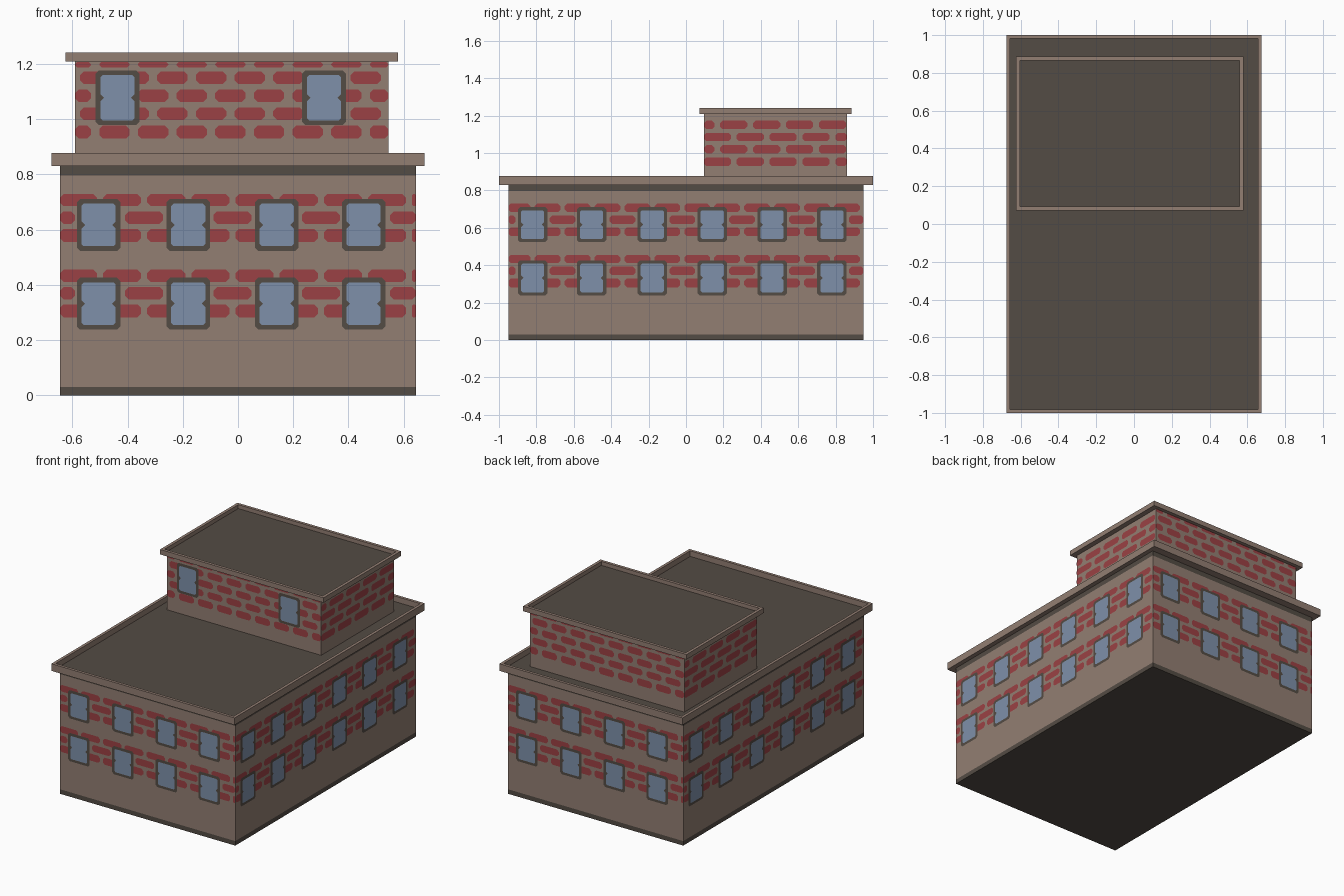
import bpy, bmesh, math
from mathutils import Vector

if "Cube" in bpy.data.objects:
    bpy.data.objects.remove(bpy.data.objects["Cube"])


def material(name, rgb):
    m = bpy.data.materials.new(name)
    m.diffuse_color = (*rgb, 1)
    m.use_nodes = True
    m.node_tree.nodes["Principled BSDF"].inputs["Base Color"].default_value = m.diffuse_color
    return m


TAUPE = material("taupe_plaster", (0.29, 0.21, 0.17))
DARK = material("dark_brown", (0.088, 0.072, 0.058))
RED = material("brick_red", (0.33, 0.053, 0.058))
BLUE = material("window_blue", (0.21, 0.28, 0.40))


def finish(bm, name, *mats):
    me = bpy.data.meshes.new(name)
    bm.to_mesh(me)
    bm.free()
    for m in mats:
        me.materials.append(m)
    ob = bpy.data.objects.new(name, me)
    bpy.context.collection.objects.link(ob)
    return ob


def box_mesh(cx, cy, hx, hy, z0, z1):
    bm = bmesh.new()
    bmesh.ops.create_cube(bm, size=1)
    for v in bm.verts:
        v.co = Vector((cx + v.co.x * 2 * hx, cy + v.co.y * 2 * hy,
                       z0 + (v.co.z + 0.5) * (z1 - z0)))
    return bm


def box(name, mat, *dims):
    return finish(box_mesh(*dims), name, mat)


def cornice(name, cx, cy, hx, hy, z0, z1, rim, depth):
    """Overhanging slab with a sunken dark roof inside its rim."""
    bm = box_mesh(cx, cy, hx, hy, z0, z1)
    bm.normal_update()
    top = max(bm.faces, key=lambda f: f.calc_center_median().z)
    bmesh.ops.inset_region(bm, faces=[top], thickness=rim)
    ring = bmesh.ops.extrude_discrete_faces(bm, faces=[top])["faces"][0]
    for v in ring.verts:
        v.co.z -= depth
    ring.material_index = 1
    return finish(bm, name, TAUPE, DARK)


class Wall:
    """Flat wall frame: u runs to the right as seen from outside."""
    def __init__(self, cx, cy, hx, hy, turn):
        a = turn * math.pi / 2
        self.u = Vector((round(math.cos(a)), round(math.sin(a)), 0))
        self.n = self.u.cross(Vector((0, 0, 1)))
        self.half = hy if turn % 2 else hx
        self.o = Vector((cx, cy, 0)) + self.n * (hx if turn % 2 else hy)

    def face(self, bm, pts, lift):
        bm.faces.new([bm.verts.new(self.o + self.u * p + self.n * lift
                                   + Vector((0, 0, q))) for p, q in pts])


def chamfered(u0, u1, z0, z1, c, notch=0):
    """Counter-clockwise rectangle with cut corners and optional side notches."""
    zm = (z0 + z1) / 2
    right = [(u1, zm - notch), (u1 - notch, zm), (u1, zm + notch)] if notch else []
    left = [(u0, zm + notch), (u0 + notch, zm), (u0, zm - notch)] if notch else []
    return ([(u0 + c, z0), (u1 - c, z0), (u1, z0 + c)] + right
            + [(u1, z1 - c), (u1 - c, z1), (u0 + c, z1), (u0, z1 - c)]
            + left + [(u0, z0 + c)])


bricks, frames, panes = bmesh.new(), bmesh.new(), bmesh.new()


def course(wall, z0, z1, pitch, phase, gap):
    k = math.floor((-wall.half - phase) / pitch)
    while phase + k * pitch < wall.half:
        a = max(phase + k * pitch + gap / 2, -wall.half)
        b = min(phase + (k + 1) * pitch - gap / 2, wall.half)
        if b - a > 0.008:
            c = min(0.013, (b - a) * 0.3, (z1 - z0) * 0.4)
            wall.face(bricks, chamfered(a, b, z0, z1, c), 0.0015)
        k += 1


def window(wall, u, z0, z1, w=0.158, t=0.017):
    wall.face(frames, chamfered(u - w / 2, u + w / 2, z0, z1, 0.012), 0.003)
    wall.face(panes, chamfered(u - w / 2 + t, u + w / 2 - t, z0 + t, z1 - t,
                               0.008, 0.013), 0.0045)


# Main block: plinth, walls, dark frieze, cornice with roof
MAIN = (0, 0, 0.645, 0.95)
box("plinth", DARK, *MAIN, 0, 0.03)
box("main_walls", TAUPE, *MAIN, 0.03, 0.797)
box("frieze_band", DARK, *MAIN, 0.797, 0.83)
cornice("main_cornice_and_roof", 0, 0, 0.675, 1.0, 0.83, 0.877, 0.027, 0.037)

# Upper storey, set to the back
UPPER = (-0.0225, 0.479, 0.5675, 0.382)
box("upper_walls", TAUPE, *UPPER, 0.84, 1.209)
cornice("upper_cornice_and_roof", -0.0225, 0.479, 0.602, 0.407,
        1.209, 1.242, 0.028, 0.026)

# Main block: two storeys of brick bands and windows on every side
for turn in range(4):
    wall = Wall(*MAIN, turn)
    spots = ([-0.82, -0.505, -0.18, 0.14, 0.46, 0.78] if turn % 2
             else [-0.505, -0.18, 0.14, 0.455])
    for base in (0.0, 0.274):
        for i, (z0, z1) in enumerate([(0.411, 0.455), (0.347, 0.392), (0.282, 0.329)]):
            course(wall, z0 + base, z1 + base, 0.16,
                   -0.02 + 0.08 * (i % 2), 0.022)
        for u in spots:
            window(wall, u, 0.238 + base * 1.04, 0.426 + base * 1.04)

# Upper storey: brick courses all round, two windows at the front
for turn in range(4):
    wall = Wall(*UPPER, turn)
    pitch, phase = (0.176, 0.04) if turn % 2 else (0.14, -0.005)
    for i, (z0, z1) in enumerate([(1.128, 1.173), (1.063, 1.108),
                                  (0.998, 1.042), (0.93, 0.977)]):
        course(wall, z0, z1, pitch, phase + pitch / 2 * (i % 2), 0.03)
    if turn % 2 == 0:
        course(wall, 1.188, 1.208, pitch, phase + pitch / 2, 0.03)
    if turn == 0:
        for u in (-0.414, 0.334):
            window(wall, u, 0.979, 1.177)

finish(bricks, "brick_courses", RED)
finish(frames, "window_frames", DARK)
finish(panes, "window_panes", BLUE)
